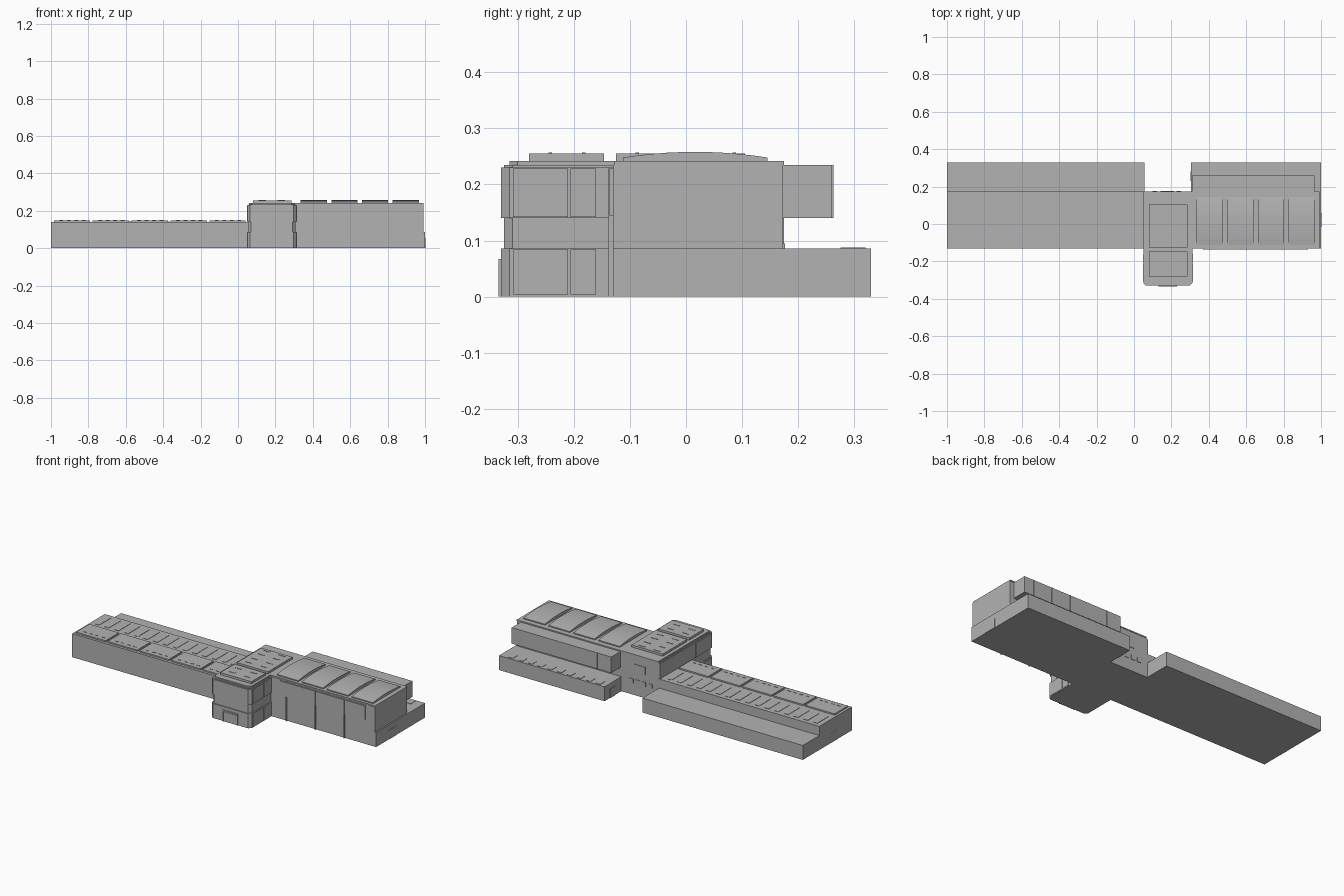
import bpy, bmesh, math

default = bpy.data.objects.get("Cube")
if default:
    bpy.data.objects.remove(default, do_unlink=True)

GREY = (0.45, 0.45, 0.45, 1)
mat = bpy.data.materials.new("concrete_grey")
mat.use_nodes = True
mat.diffuse_color = GREY
mat.node_tree.nodes["Principled BSDF"].inputs["Base Color"].default_value = GREY


def finish(name, bm):
    bmesh.ops.recalc_face_normals(bm, faces=bm.faces)
    mesh = bpy.data.meshes.new(name)
    bm.to_mesh(mesh)
    bm.free()
    mesh.materials.append(mat)
    obj = bpy.data.objects.new(name, mesh)
    bpy.context.scene.collection.objects.link(obj)
    return obj


def prism(name, outline, lo, hi, place):
    """Extrude a 2D outline between lo and hi; place maps (a, b, depth) to xyz."""
    bm = bmesh.new()
    a = [bm.verts.new(place(u, v, lo)) for u, v in outline]
    b = [bm.verts.new(place(u, v, hi)) for u, v in outline]
    bm.faces.new(a)
    bm.faces.new(b)
    n = len(a)
    for i in range(n):
        j = (i + 1) % n
        bm.faces.new((a[i], a[j], b[j], b[i]))
    return finish(name, bm)


def box(name, x0, x1, y0, y1, z0, z1):
    return prism(name, [(x0, y0), (x1, y0), (x1, y1), (x0, y1)], z0, z1,
                 lambda u, v, d: (u, v, d))


def chamfered(name, x0, x1, y0, y1, z0, z1, c=0.015):
    """Block with its two front corners cut."""
    return prism(name, [(x0 + c, y0), (x1 - c, y0), (x1, y0 + c), (x1, y1), (x0, y1), (x0, y0 + c)],
                 z0, z1, lambda u, v, d: (u, v, d))


FRONT, BACK = -0.13, 0.33
LOW, MID, EAVE, ROOF = 0.086, 0.14, 0.235, 0.242

# Long low wing on the right: front hall and lower rear strip
box("long_hall", -1, 0.06, FRONT, 0.175, 0, MID)
box("long_hall_rear", -1, 0.055, 0.17, BACK, 0, LOW)
for i in range(5):
    x = -0.985 + i * 0.208
    box(f"hall_roof_panel_{i}", x, x + 0.194, -0.115, 0.01, MID, 0.148)
    for k in range(4):
        vent = x + 0.03 + k * 0.04
        box(f"hall_vent_{i}_{k}", vent, vent + 0.02, -0.09, -0.086, 0.148, 0.15)
for i in range(16):
    x = -0.97 + i * 0.064
    box(f"hall_skylight_{i}", x, x + 0.028, 0.04, 0.15, MID, 0.142)
box("hall_end_door", -1.001, -0.995, 0.0, 0.07, 0, 0.055)

# Two-storey wing on the left
box("wing_ground_floor", 0.3, 1, FRONT, 0.175, 0, LOW)
box("wing_ground_rear", 0.305, 1, 0.17, BACK, 0, LOW)
box("wing_middle_band", 0.3, 0.992, FRONT, 0.173, LOW, MID)
box("wing_upper_floor", 0.3, 0.992, FRONT, 0.173, MID, EAVE)
box("wing_rear_overhang", 0.31, 0.965, 0.17, 0.26, MID, EAVE)
box("wing_roof_slab", 0.3, 0.992, -0.128, 0.175, EAVE, ROOF)
box("wing_window_band", 0.37, 0.93, -0.136, FRONT, 0.145, 0.228)
for i, x in enumerate((0.41, 0.6, 0.79)):
    box(f"wing_front_mullion_{i}", x, x + 0.005, -0.138, FRONT, 0.0, 0.23)
for i in range(5):
    x = 0.4 + i * 0.125
    box(f"overhang_mullion_{i}", x, x + 0.005, 0.255, 0.263, MID, EAVE)
for i in range(10):
    x = 0.34 + i * 0.064
    box(f"rear_roof_strip_{i}", x, x + 0.028, 0.275, 0.32, LOW, 0.088)
for i in range(2):
    y = -0.015 + i * 0.038
    box(f"wing_end_door_{i}", 0.995, 1.002, y, y + 0.036, 0, 0.055)
box("rear_inner_door", 0.302, 0.306, 0.23, 0.28, 0, 0.055)

# Shallow arched roof panels over the two-storey wing
arch = [(-0.112, 0.24), (0.145, 0.24)]
for i in range(11):
    t = 1 - i / 5
    arch.append((0.0165 + 0.1285 * t, 0.258 - 0.01 * t * t))
for i in range(4):
    x = 0.335 + i * 0.164
    prism(f"arched_roof_panel_{i}", arch, x, x + 0.14, lambda u, v, d: (d, u, v))

# Entrance tower, with its middle storey set back
chamfered("tower_ground_floor", 0.05, 0.312, -0.33, 0.173, 0, LOW)
chamfered("tower_middle_band", 0.055, 0.307, -0.324, 0.173, LOW, MID)
chamfered("tower_upper_floor", 0.05, 0.312, -0.33, 0.173, MID, 0.23)
chamfered("tower_parapet", 0.055, 0.307, -0.324, 0.173, 0.23, EAVE)
chamfered("tower_roof_slab", 0.06, 0.302, -0.315, 0.175, EAVE, ROOF)
for n, (y0, y1) in enumerate(((-0.28, -0.146), (-0.125, 0.105))):
    box(f"tower_roof_panel_{n}", 0.08, 0.285, y0, y1, ROOF, 0.255)
for r, y in enumerate((-0.245, -0.185, -0.09, -0.035, 0.03, 0.083)):
    for c, x in enumerate((0.11, 0.21)):
        box(f"tower_vent_{r}_{c}", x, x + 0.04, y, y + 0.006, 0.255, 0.257)
for s, z0, z1 in (("lower", 0.004, 0.084), ("upper", 0.142, 0.228)):
    for side, x in (("left", 0.311), ("right", 0.047)):
        for k, (y0, y1) in enumerate(((-0.308, -0.21), (-0.206, -0.16))):
            box(f"tower_{s}_window_{side}_{k}", x, x + 0.004, y0, y1, z0, z1)

# Main entrance frame and doors
for i, x in enumerate((0.13, 0.225)):
    box(f"entrance_jamb_{i}", x, x + 0.006, -0.334, -0.328, 0, 0.065)
box("entrance_lintel", 0.13, 0.231, -0.334, -0.328, 0.06, 0.067)
box("entrance_doors", 0.138, 0.223, -0.332, -0.328, 0, 0.057)

# Small rear windows of the tower
for i in range(4):
    x = 0.1 + i * 0.042
    box(f"tower_rear_window_{i}", x, x + 0.024, 0.172, 0.176, 0.07, 0.095)
box("tower_rear_large_window", 0.145, 0.215, 0.172, 0.176, 0.14, 0.185)
